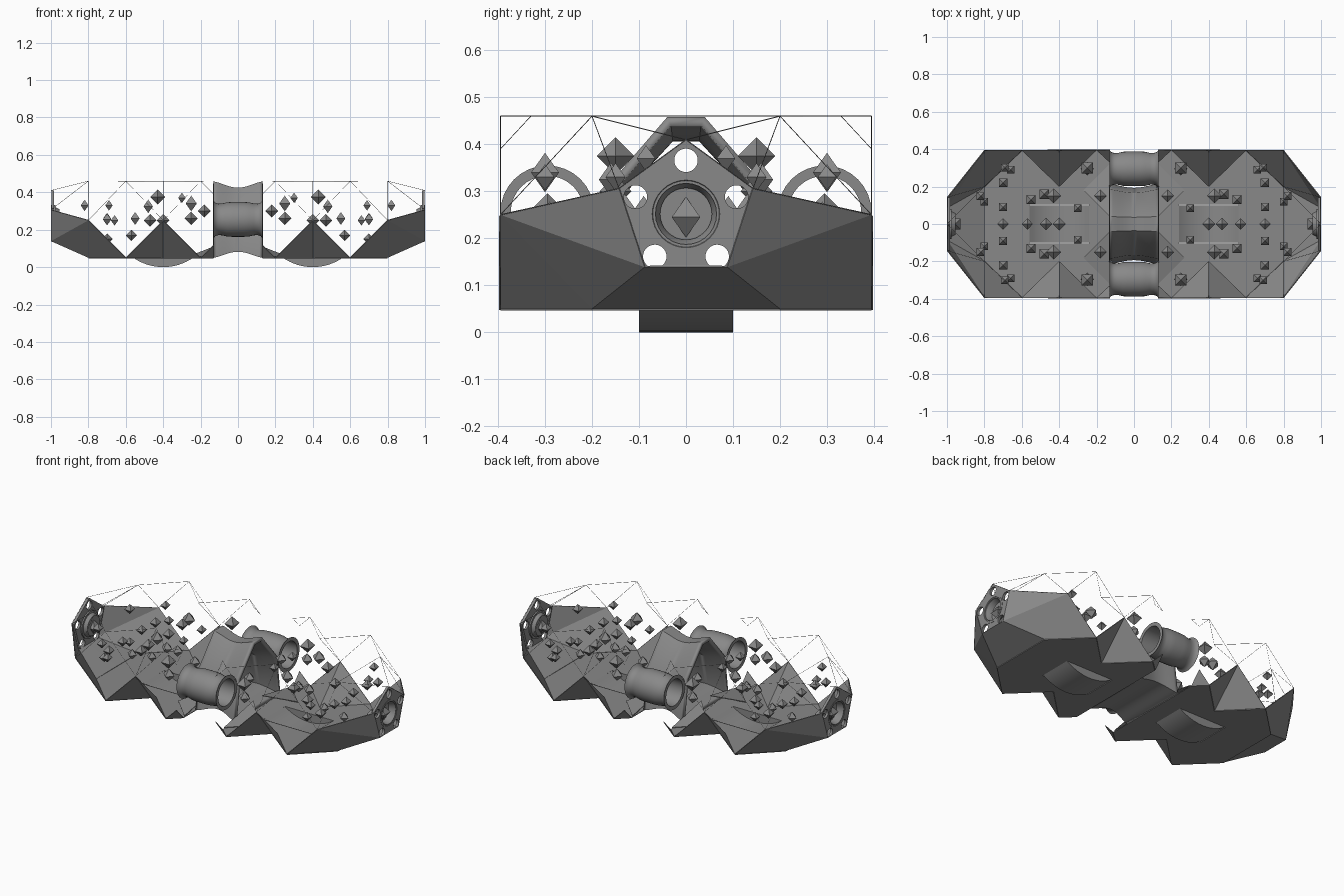
import bpy, bmesh, math, random
from mathutils import Matrix, Vector

if "Cube" in bpy.data.objects:
    bpy.data.objects.remove(bpy.data.objects["Cube"])
random.seed(4)

metal = bpy.data.materials.new("dark_metal")
metal.diffuse_color = (.25, .25, .25, 1)
metal.use_nodes = True
metal.node_tree.nodes["Principled BSDF"].inputs["Base Color"].default_value = metal.diffuse_color

def make(name, bm):
    bmesh.ops.remove_doubles(bm, verts=bm.verts, dist=0.0005)
    bmesh.ops.recalc_face_normals(bm, faces=bm.faces)
    me = bpy.data.meshes.new(name)
    bm.to_mesh(me)
    bm.free()
    me.materials.append(metal)
    ob = bpy.data.objects.new(name, me)
    bpy.context.collection.objects.link(ob)
    return ob

def smooth(ob):
    bpy.ops.object.select_all(action='DESELECT')
    bpy.context.view_layer.objects.active = ob
    ob.select_set(True)
    bpy.ops.object.shade_smooth_by_angle(angle=math.radians(35))

SIGNS = [(1, 1), (-1, 1), (1, -1), (-1, -1)]
LO, MID, HI = 0.05, 0.25, 0.46

def quad_faces(name, faces, thick=0.004):
    """faces given for one quadrant, repeated in all four"""
    bm = bmesh.new()
    for sx, sy in SIGNS:
        for f in faces:
            bm.faces.new([bm.verts.new((x * sx, y * sy, z)) for x, y, z in f])
    ob = make(name, bm)
    m = ob.modifiers.new("thickness", 'SOLIDIFY')
    m.thickness = thick
    return ob

# pentagon of the end caps
PC, PR = 0.26, 0.15
pent = [(PR * math.sin(a), PC + PR * math.cos(a)) for a in [math.tau * i / 5 for i in range(5)]]
ps, pb = (1, *pent[1]), (1, *pent[2])

# folded lower hull
N, B1, B2 = (.8, .2, LO), (.6, .395, LO), (.2, .395, LO)
V, M1, M2 = (.4, .2, LO), (.8, .395, MID), (.4, .395, MID)
E1, E2 = (.13, .395, .12), (.13, .33, LO)
HY = .103
quad_faces("lower_hull_sides", [
    [N, B1, M1], [B1, M2, V], [V, M2, B2], [B2, E1, E2],
    [N, (.8, 0, LO), (1, 0, pb[2]), pb], [M1, N, pb], [M1, pb, ps]])
quad_faces("hull_floor", [
    [N, B1, V], [V, B2, E2, (.13, .2, LO)],
    [N, V, (.13, .2, LO), (.13, HY, LO), (.24, HY, LO), (.56, HY, LO), (.8, HY, LO)],
    [(.13, 0, LO), (.24, 0, LO), (.24, HY, LO), (.13, HY, LO)],
    [(.56, 0, LO), (.8, 0, LO), (.8, HY, LO), (.56, HY, LO)]])

# low ramps at the mouth of the passage
quad_faces("passage_ramps", [[(.13, .04, .11), (.27, .18, .056), (.13, .32, .056)]])

# thin canopy frame
def top(p): return (p[0], p[1], HI)
tip, W = (1, 0, pent[0][1]), (.13, .395, .39)
cu = bpy.data.curves.new("canopy_frame", 'CURVE')
cu.dimensions = '3D'
cu.bevel_depth = 0.001
cu.bevel_resolution = 0
cu.materials.append(metal)
paths = [
    [M1, top(B1), M2, top(B2), W, (.13, .33, HI), top(B2), top(V), top(B1), top(N), M1],
    [M1, B1, M2, top(V)], [top(N), (.8, 0, HI)], [top(N), tip], [top(N), ps],
    [M1, ps, tip], [M2, B2, E1]]
for sx, sy in SIGNS:
    for path in paths:
        sp = cu.splines.new('POLY')
        sp.points.add(len(path) - 1)
        for pt, (x, y, z) in zip(sp.points, path):
            pt.co = (x * sx, y * sy, z, 1)
bpy.context.collection.objects.link(bpy.data.objects.new("canopy_frame", cu))

# revolved part along the x axis from (x, radius) points
def lathe(name, prof, cy, cz, seg=32):
    bm = bmesh.new()
    rings = []
    for x, r in prof:
        rings.append([bm.verts.new((x, cy + r * math.cos(math.tau * k / seg),
                                    cz + r * math.sin(math.tau * k / seg))) for k in range(seg)])
    for a, b in zip(rings, rings[1:]):
        for k in range(seg):
            j = (k + 1) % seg
            bm.faces.new((a[k], a[j], b[j], b[k]))
    ob = make(name, bm)
    smooth(ob)
    return ob

# side tubes bridging the two halves
half = [(.13, .078), (.13, .1), (.122, .09), (.105, .084), (.085, .085), (.06, .091), (.03, .093)]
for sy, side in ((-1, "front"), (1, "back")):
    prof = half + [(0, .093)] + [(-x, r) for x, r in reversed(half)] + [(.13, .078)]
    lathe("bridge_tube_" + side, prof, .295 * sy, .255)

# waisted middle passage, a closed faceted section pinched halfway
bm = bmesh.new()
section = [(-.04, .458), (.04, .458), (.185, .29), (.215, LO), (-.215, LO), (-.185, .29)]
rows = []
for i in range(17):
    x = -.13 + .26 * i / 16
    d = 0.1 * (0.5 + 0.5 * math.cos(math.pi * x / .13)) ** 0.7
    rows.append([bm.verts.new((x, y * (1 - d), MID + (z - MID) * (1 - 1.6 * d))) for y, z in section])
for a, b in zip(rows, rows[1:]):
    for k in range(6):
        j = (k + 1) % 6
        bm.faces.new((a[k], a[j], b[j], b[k]))
passage = make("middle_passage", bm)
smooth(passage)
m = passage.modifiers.new("thickness", 'SOLIDIFY')
m.thickness = 0.02

# round-bottomed troughs under each half
for sx, side in ((-1, "left"), (1, "right")):
    bm = bmesh.new()
    R = 0.281
    arc = []
    for i in range(17):
        a = -.605 + 1.21 * i / 16
        arc.append((.4 * sx + R * math.sin(a), R - R * math.cos(a)))
    f = [bm.verts.new((x, -.1, z)) for x, z in arc]
    b = [bm.verts.new((x, .1, z)) for x, z in arc]
    for i in range(16):
        bm.faces.new((f[i], f[i + 1], b[i + 1], b[i]))
    bm.faces.new(f)
    bm.faces.new(b[::-1])
    smooth(make("belly_trough_" + side, bm))

def octahedron(bm, loc, r, turn=0):
    mat = Matrix.Translation(loc) @ Matrix.Rotation(turn, 4, 'Z')
    p = [bm.verts.new(mat @ Vector(c)) for c in
         ((r, 0, 0), (0, r, 0), (-r, 0, 0), (0, -r, 0), (0, 0, r), (0, 0, -r))]
    for k in range(4):
        j = (k + 1) % 4
        bm.faces.new((p[k], p[j], p[4]))
        bm.faces.new((p[j], p[k], p[5]))

# end caps: pentagon plate with five round holes, recessed port with ring and crystal
for sx, side in ((-1, "left"), (1, "right")):
    bm = bmesh.new()
    a = [bm.verts.new((.998 * sx, y, z)) for y, z in pent]
    b = [bm.verts.new((.983 * sx, y, z)) for y, z in pent]
    bm.faces.new(a)
    bm.faces.new(b[::-1])
    for k in range(5):
        j = (k + 1) % 5
        bm.faces.new((a[k], b[k], b[j], a[j]))
    plate = make("end_plate_" + side, bm)
    bm = bmesh.new()
    holes = [(.113 * math.sin(math.tau * k / 5), .253 + .113 * math.cos(math.tau * k / 5), .025)
             for k in range(5)] + [(0, .252, .065)]
    for y, z, r in holes:
        bmesh.ops.create_cone(bm, cap_ends=True, segments=28, radius1=r, radius2=r, depth=.1,
                              matrix=Matrix.Translation((.99 * sx, y, z))
                              @ Matrix.Rotation(math.pi / 2, 4, 'Y'))
    cutter = make("hole_cutter_" + side, bm)
    cutter.hide_render = True
    cutter.hide_set(True)
    m = plate.modifiers.new("holes", 'BOOLEAN')
    m.object = cutter
    m.solver = 'EXACT'
    lathe("end_port_" + side, [(.955 * sx, .001), (.955 * sx, .058), (.975 * sx, .068), (.975 * sx, .08),
                               (sx, .08), (sx, .072), (.985 * sx, .062), (.96 * sx, .055)], 0, .252)
    bm = bmesh.new()
    octahedron(bm, (.957 * sx, 0, .245), .043, math.pi / 4)
    make("end_crystal_" + side, bm)

# floating crystals: x, y, z, radius, quarter turn (square to the axes when seen from above)
Q = math.pi / 4
crystals = [
    (.25, .3, .34, .042, Q), (.25, .295, .26, .036, 0), (.43, .15, .375, .04, 0),
    (.48, .16, .325, .036, Q), (.69, .3, .33, .028, Q), (.7, .22, .255, .032, Q),
    (.7, .09, .26, .03, Q), (.66, .29, .25, .028, Q), (.82, .15, .33, .03, Q),
    (.55, .13, .26, .034, Q), (.3, .085, .37, .028, Q), (.8, .12, .15, .028, Q),
    (.18, .15, .3, .034, 0)]
centre = [(.4, 0, .25, .034), (.47, 0, .25, .034), (.7, 0, .15, .03), (.57, 0, .17, .03)]
bm = bmesh.new()
for x, y, z, r, turn in crystals:
    for sx, sy in SIGNS:
        octahedron(bm, (x * sx, y * sy, z), r, turn)
for x, y, z, r in centre:
    for sx in (1, -1):
        octahedron(bm, (x * sx, 0, z), r)
make("crystals", bm)
